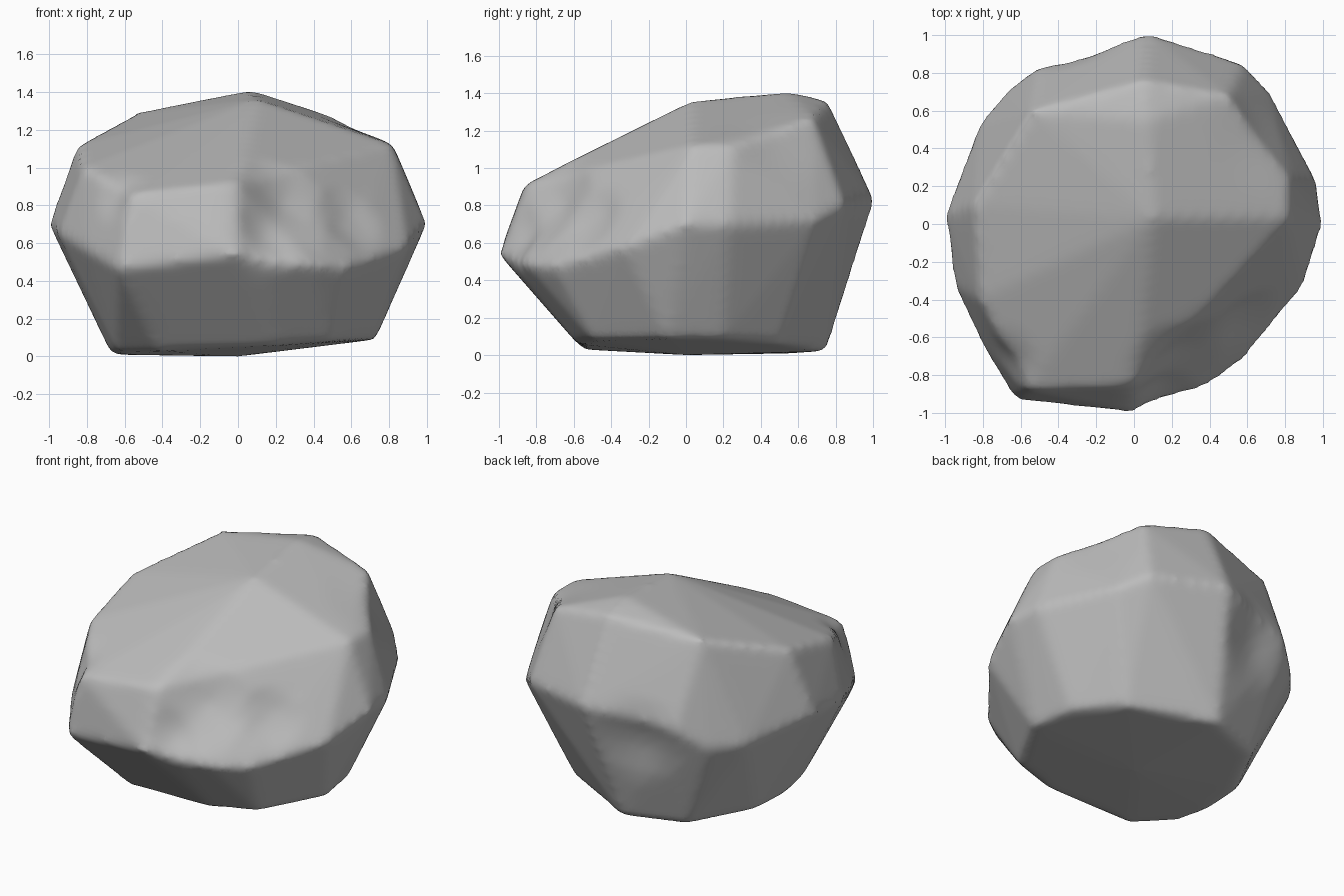
import bpy
import bmesh
from mathutils import Vector

default_cube = bpy.data.objects.get("Cube")
if default_cube:
    bpy.data.objects.remove(default_cube, do_unlink=True)

# Stone colour
stone = bpy.data.materials.new("grey_stone")
stone.use_nodes = True
grey = (0.5, 0.5, 0.5, 1)
stone.diffuse_color = grey
shader = next(n for n in stone.node_tree.nodes if n.type == "BSDF_PRINCIPLED")
shader.inputs["Base Color"].default_value = grey
shader.inputs["Roughness"].default_value = 0.9

# Corners of the underside
underside = [
    (-.67, -.08, .01), (-.64, -.32, .03), (-.42, -.55, .03), (.2, -.58, .06),
    (.5, -.5, .08), (.73, -.1, .09), (.68, .2, .09), (.48, .5, .06),
    (-.05, .75, .02), (-.43, .61, .01), (-.65, .2, .01), (0, 0, 0),
]
# Corners around the widest part
girdle = [
    (0, -1, .54), (-.63, -.93, .46), (-.8, -.65, .56),
    (-.95, -.33, .65), (-1, .05, .7), (-.82, .53, .62), (-.67, .71, .62),
    (-.5, .84, .75), (.08, 1.01, .83), (.58, .85, .8), (.72, .7, .72),
    (.97, .23, .7), (1, 0, .7), (.9, -.33, .58), (.58, -.72, .47),
    (.4, -.85, .48), (.18, -.94, .5),
]
# Corners of the sloping crown
crown = [
    (-.57, -.88, .86), (0, -.86, .92), (-.82, -.4, 1), (-.85, .1, 1.12),
    (-.54, .6, 1.29), (.07, .55, 1.41), (.05, .76, 1.36), (.1, .03, 1.36),
    (.5, .68, 1.27), (.82, .25, 1.12), (.82, .03, 1.12), (.42, -.45, .9),
]
# Chipped hollows: centre, push, reach
hollows = [
    ((.25, -.77, .82), (-.03, .08, -.04), .32),
    ((.15, -.92, .64), (0, .07, 0), .2),
    ((.62, -.55, .76), (-.05, .04, -.02), .22),
    ((-.68, -.77, .9), (.03, .03, -.03), .18),
    ((-.27, .92, .62), (0, -.06, 0), .3),
    ((.67, .46, 1.18), (-.01, -.01, -.01), .3),
]


def chip(vertices, centre, push, reach):
    """Push the surface inward with a soft fall-off around one point."""
    for vert in vertices:
        distance = (vert.co - Vector(centre)).length
        if distance < reach:
            vert.co += Vector(push) * (1 - distance / reach)


# Faceted boulder stretched over its corners
bm = bmesh.new()
for corner in underside + girdle + crown:
    bm.verts.new(corner)
hull = bmesh.ops.convex_hull(bm, input=bm.verts)
loose = {g for g in hull["geom_interior"] + hull["geom_unused"]
         if isinstance(g, bmesh.types.BMVert)}
bmesh.ops.delete(bm, geom=list(loose), context="VERTS")
bmesh.ops.subdivide_edges(bm, edges=bm.edges[:], cuts=7, use_grid_fill=True)
for hollow in hollows:
    chip(bm.verts, *hollow)
bmesh.ops.recalc_face_normals(bm, faces=bm.faces)

mesh = bpy.data.meshes.new("boulder")
bm.to_mesh(mesh)
bm.free()
mesh.materials.append(stone)
boulder = bpy.data.objects.new("boulder", mesh)
bpy.context.collection.objects.link(boulder)

# Worn, rounded edges
remesh = boulder.modifiers.new("even_surface", "REMESH")
remesh.mode = "VOXEL"
remesh.voxel_size = 0.03
remesh.use_smooth_shade = True
worn = boulder.modifiers.new("worn_edges", "SMOOTH")
worn.factor = 0.5
worn.iterations = 8
mesh.shade_smooth()
